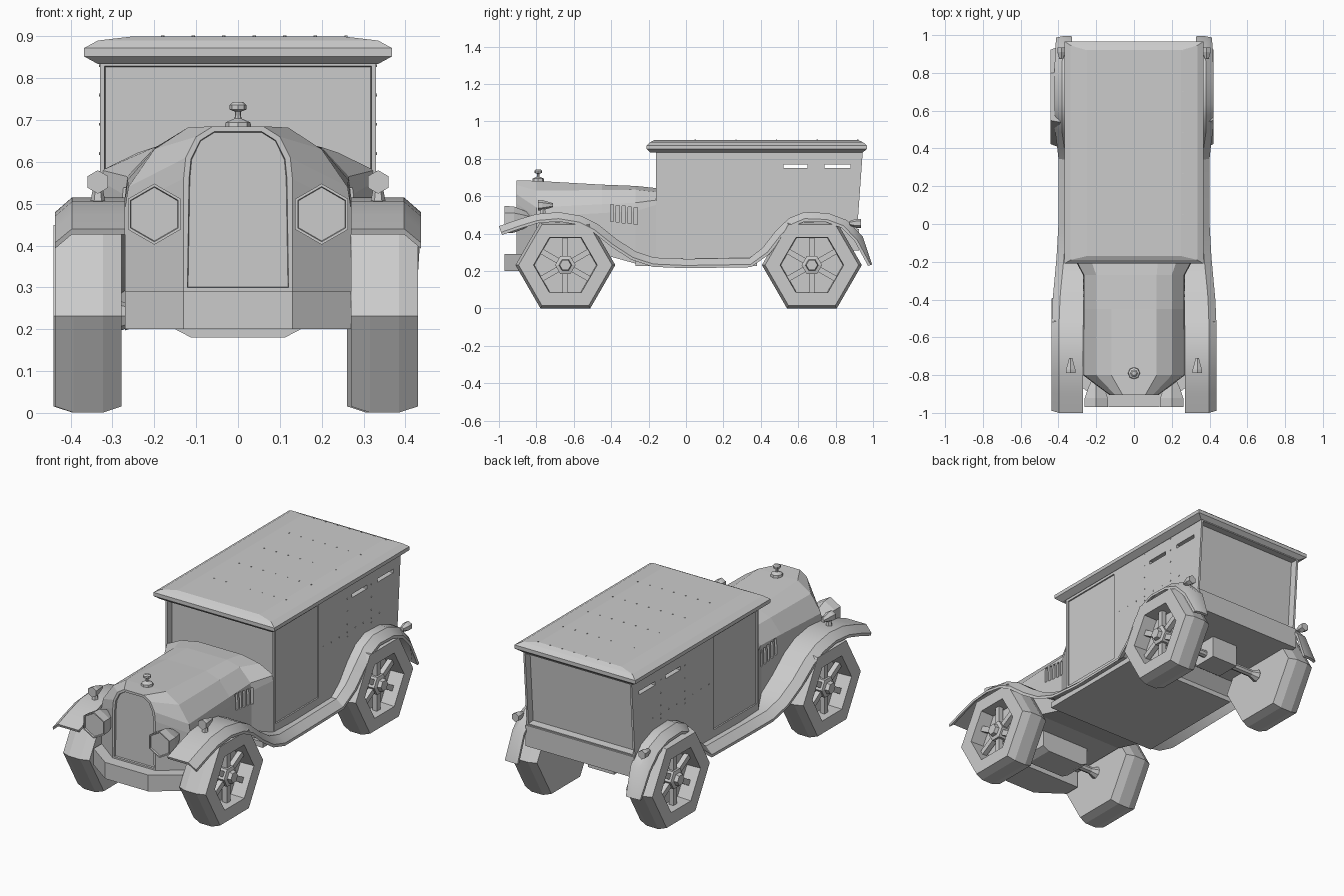
import bpy, bmesh, math
from mathutils import Vector

if "Cube" in bpy.data.objects:
    bpy.data.objects.remove(bpy.data.objects["Cube"], do_unlink=True)


def loft(name, rings, recess=(), size=0.02, depth=0.012):
    """Skin equal-sized rings, cap both ends, optionally sink framed panels by normal."""
    bm = bmesh.new()
    rows = [[bm.verts.new(p) for p in ring] for ring in rings]
    n = len(rows[0])
    for a, b in zip(rows, rows[1:]):
        for i in range(n):
            j = (i + 1) % n
            bm.faces.new((a[i], a[j], b[j], b[i]))
    bm.faces.new(rows[0][::-1])
    bm.faces.new(rows[-1])
    bmesh.ops.recalc_face_normals(bm, faces=bm.faces)
    for direction in recess:
        bm.normal_update()
        face = max((f for f in bm.faces if f.normal.dot(Vector(direction)) > 0.9),
                   key=lambda f: f.calc_area())
        bmesh.ops.inset_region(bm, faces=[face], thickness=size)
        bmesh.ops.inset_region(bm, faces=[face], thickness=0.002, depth=-depth)
    mesh = bpy.data.meshes.new(name)
    bm.to_mesh(mesh)
    bm.free()
    ob = bpy.data.objects.new(name, mesh)
    bpy.context.collection.objects.link(ob)
    return ob


def box(name, x, y, z):
    return loft(name, [[(x[0], y[0], h), (x[1], y[0], h), (x[1], y[1], h), (x[0], y[1], h)]
                       for h in z])


def turned(name, center, axis, profile, sides=6):
    """Loft of regular polygons; profile holds (position on axis, radius)."""
    k = "xyz".index(axis)
    rings = []
    for t, r in profile:
        ring = []
        for i in range(sides):
            a = math.tau * i / sides
            p = Vector(center)
            p[k] += t
            p[(k + 1) % 3] += r * math.cos(a)
            p[(k + 2) % 3] += r * math.sin(a)
            ring.append(p)
        rings.append(ring)
    return loft(name, rings)


def carve(target, cutter):
    mod = target.modifiers.new("cut", 'BOOLEAN')
    mod.operation = 'DIFFERENCE'
    mod.solver = 'EXACT'
    mod.object = cutter
    cutter.hide_render = True
    bpy.context.view_layer.objects.active = target
    bpy.ops.object.modifier_apply(modifier=mod.name)
    bpy.data.objects.remove(cutter, do_unlink=True)


# Cabin with recessed windscreen and rear panel
side = [(-0.16, 0.235), (0.36, 0.235), (0.44, 0.31), (0.91, 0.31), (0.915, 0.42),
        (0.945, 0.84), (-0.16, 0.84), (-0.16, 0.5)]
cabin = loft("cabin", [[(x, y, z) for y, z in side] for x in (-0.33, 0.33)],
             recess=[(0, -1, 0), (0, 1, 0)], size=0.016, depth=0.04)
for y0, y1 in ((0.52, 0.65), (0.74, 0.88)):
    carve(cabin, box("slot_cutter", (-0.5, 0.5), (y0, y1), (0.75, 0.77)))
for s in (-1, 1):
    carve(cabin, box("door_cutter", sorted((s * 0.322, s * 0.4)), (-0.145, 0.23), (0.31, 0.82)))
box("rear_skirt", (-0.33, 0.33), (0.88, 0.925), (0.31, 0.425))
box("floor", (-0.34, 0.34), (-0.27, 0.38), (0.228, 0.26))

# Roof
layers = [(0.834, 0.335, -0.19, 0.945), (0.852, 0.368, -0.21, 0.967), (0.872, 0.368, -0.21, 0.967),
          (0.89, 0.335, -0.19, 0.945), (0.9, 0.25, -0.17, 0.92)]
loft("roof", [[(-w, a, z), (w, a, z), (w, b, z), (-w, b, z)] for z, w, a, b in layers])

# Hood, from radiator shell back to the cowl
stations = [
    (-0.905, [(0.13, 0.29), (0.13, 0.56), (0.125, 0.61), (0.10, 0.66), (0.06, 0.685)]),
    (-0.80, [(0.27, 0.29), (0.27, 0.49), (0.262, 0.54), (0.20, 0.63), (0.12, 0.682)]),
    (-0.45, [(0.27, 0.29), (0.27, 0.51), (0.264, 0.557), (0.20, 0.633), (0.12, 0.662)]),
    (-0.27, [(0.27, 0.24), (0.27, 0.52), (0.265, 0.565), (0.20, 0.635), (0.12, 0.655)]),
    (-0.155, [(0.33, 0.24), (0.33, 0.555), (0.325, 0.58), (0.24, 0.622), (0.13, 0.643)]),
]
hood = loft("hood", [[(x, y, z) for x, z in half] + [(-x, y, z) for x, z in half[::-1]]
                     for y, half in stations], recess=[(0, -1, 0)], size=0.013, depth=0.01)
turned("radiator_cap", (0, -0.79, 0.68), 'z',
       [(0, 0.032), (0.014, 0.03), (0.024, 0.008), (0.04, 0.007), (0.045, 0.02),
        (0.056, 0.02), (0.063, 0.012)], 8)

# Front bumper apron, engine pan
apron = [(-0.13, -0.97), (0.13, -0.97), (0.27, -0.87), (0.27, -0.78), (-0.27, -0.78), (-0.27, -0.87)]
loft("bumper", [[(x, y, z) for x, y in apron] for z in (0.2, 0.29)])
loft("engine_pan", [[(-w, -0.72, z), (w, -0.72, z), (w, -0.56, z), (-w, -0.56, z)]
                    for z, w in ((0.18, 0.112), (0.2, 0.15), (0.3, 0.15))])

# Fender path: y, z, inner x, outer x
path = [(-1.0, 0.44, 0.27, 0.437), (-0.9, 0.475, 0.27, 0.437), (-0.8, 0.505, 0.27, 0.437),
        (-0.68, 0.515, 0.27, 0.437), (-0.56, 0.495, 0.27, 0.437), (-0.47, 0.45, 0.27, 0.435),
        (-0.37, 0.37, 0.27, 0.43), (-0.27, 0.305, 0.27, 0.42), (-0.17, 0.272, 0.32, 0.41),
        (0.0, 0.265, 0.32, 0.40), (0.34, 0.27, 0.32, 0.40), (0.41, 0.325, 0.32, 0.41),
        (0.48, 0.415, 0.32, 0.42), (0.55, 0.482, 0.32, 0.42), (0.63, 0.515, 0.32, 0.42),
        (0.76, 0.51, 0.32, 0.42), (0.86, 0.472, 0.32, 0.42), (0.945, 0.385, 0.325, 0.418),
        (0.995, 0.235, 0.33, 0.412)]


def fender(name, s):
    rings = []
    for i, (y, z, xin, xout) in enumerate(path):
        a, b = path[max(i - 1, 0)], path[min(i + 1, len(path) - 1)]
        t = Vector((b[0] - a[0], b[1] - a[1])).normalized()
        drop = 0.035 if i < len(path) - 1 else 0.008
        shape = [(xin, 0), (xout - 0.04, 0), (xout, drop), (xout, drop + 0.015),
                 (xout - 0.04, 0.014), (xin, 0.014)]
        rings.append([(s * x, y + t.y * d, z - t.x * d) for x, d in shape])
    ob = loft(name, rings)
    bpy.ops.object.select_all(action='DESELECT')
    ob.select_set(True)
    bpy.context.view_layer.objects.active = ob
    bpy.ops.object.shade_smooth_by_angle(angle=math.radians(30))


def wheel(name, x, y, s):
    c = (x, y, 0.232)
    tire = [(-0.08, 0.19), (-0.08, 0.25), (-0.035, 0.267), (0.035, 0.267), (0.08, 0.25),
            (0.08, 0.17), (0.0, 0.166)]
    turned(name + "_tire", c, 'x', [(s * t, r) for t, r in tire])
    turned(name + "_hub", c, 'x', [(0, 0.055), (s * 0.055, 0.055), (s * 0.06, 0.035),
                                   (s * 0.08, 0.03)])
    for i in range(6):
        spoke = box(name + "_spoke", (-0.014, 0.014), (-0.015, 0.015), (0.03, 0.15))
        spoke.location = (x + s * 0.03, y, 0.232)
        spoke.rotation_euler.x = i * math.pi / 3


# Paired parts on the left and right
for s, tag in ((1, "left"), (-1, "right")):
    fender(tag + "_fender", s)
    wheel(tag + "_front_wheel", s * 0.354 - 0.004, -0.645, s)
    wheel(tag + "_rear_wheel", s * 0.351 - 0.01, 0.673, s)
    turned(tag + "_headlight", (s * 0.2, -0.97, 0.475), 'y',
           [(0.008, 0.064), (0.0, 0.066), (0.0, 0.073), (0.05, 0.07), (0.1, 0.05), (0.14, 0.03)])
    turned(tag + "_side_lamp", (s * 0.335, -0.79, 0.552), 'y',
           [(0, 0.028), (0.02, 0.028), (0.08, 0.01)])
    turned(tag + "_side_lamp_foot", (s * 0.335, -0.765, 0.505), 'z',
           [(0, 0.018), (0.03, 0.012)])
    turned(tag + "_rear_lamp", (s * 0.385, 0.895, 0.455), 'y',
           [(-0.02, 0.012), (0.015, 0.024), (0.04, 0.024)])
    for i in range(5):
        y = -0.405 + i * 0.032
        carve(hood, box("louvre_cutter", sorted((s * 0.255, s * 0.3)), (y, y + 0.018),
                        (0.465 - i * 0.004, 0.555 - i * 0.004)))

# Axles
for name, y, x in (("front_axle", -0.645, 0.28), ("rear_axle", 0.673, 0.27)):
    turned(name, (0, y, 0.232), 'x', [(-x, 0.035), (-x + 0.04, 0.02), (x - 0.04, 0.02), (x, 0.035)], 8)
box("differential", (-0.08, 0.08), (0.6, 0.74), (0.19, 0.32))

# Rivets on roof and cabin sides
spots = [(-0.18 + i * 0.073, 0.05 + j * 0.217, 0.9, 'z') for i in range(7) for j in range(5)]
for s in (-1, 1):
    spots += [(s * 0.33, 0.27 + i * 0.07, 0.575, 'x') for i in range(8)]
    spots += [(s * 0.33, y, 0.55 + i * 0.07, 'x') for y in (0.48, 0.69) for i in range(5)]
for x, y, z, axis in spots:
    turned("rivet", (x, y, z), axis, [(-0.002, 0.004), (0.002, 0.004)])
